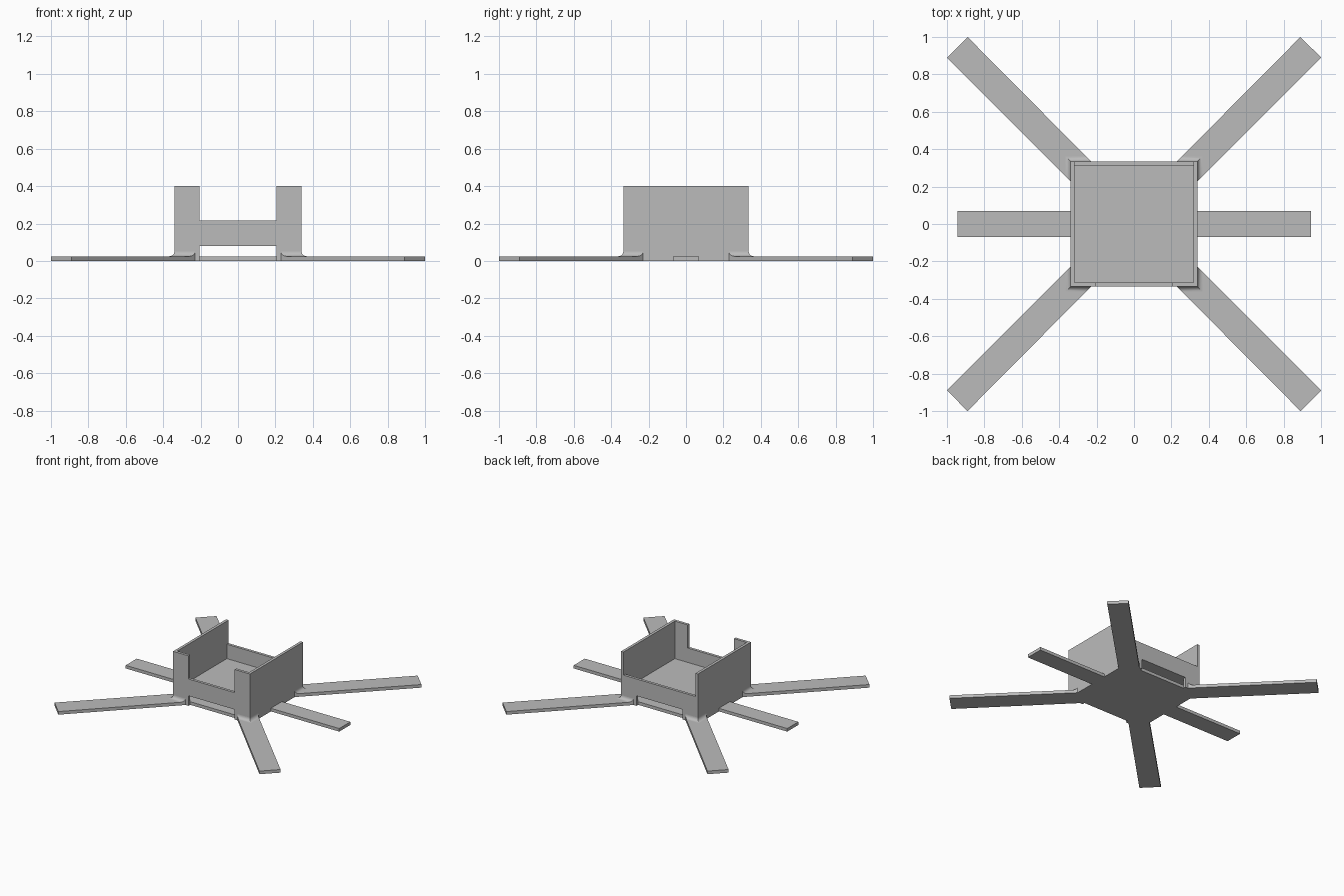
import bpy
import bmesh
import math
from mathutils import Vector

cube = bpy.data.objects.get("Cube")
if cube:
    bpy.data.objects.remove(cube, do_unlink=True)

grey = bpy.data.materials.new("plain grey")
grey.use_nodes = True
colour = (0.5, 0.5, 0.5, 1)
grey.diffuse_color = colour
grey.node_tree.nodes["Principled BSDF"].inputs["Base Color"].default_value = colour

# Main dimensions
HX, HY = 0.34, 0.335        # half size of the tray
BASE, TOP, LOW = 0.025, 0.4, 0.215
GAP = 0.205                 # half width of the openings
FLOOR = 0.08
WALL = 0.022


def finish(name, bm):
    bmesh.ops.recalc_face_normals(bm, faces=bm.faces)
    mesh = bpy.data.meshes.new(name)
    bm.to_mesh(mesh)
    bm.free()
    mesh.materials.append(grey)
    obj = bpy.data.objects.new(name, mesh)
    bpy.context.collection.objects.link(obj)
    return obj


def prism(name, outline, offset):
    """Extrude a closed 3D outline along an offset."""
    bm = bmesh.new()
    face = bm.faces.new([bm.verts.new(p) for p in outline])
    ext = bmesh.ops.extrude_face_region(bm, geom=[face])
    verts = [v for v in ext["geom"] if isinstance(v, bmesh.types.BMVert)]
    bmesh.ops.translate(bm, verts=verts, vec=Vector(offset))
    return finish(name, bm)


def mirrored(points):
    """Complete a half outline by mirroring it across x = 0."""
    return points + [(-x, y) for x, y in reversed(points)]


# Base plate with six flat arms, recessed below the two openings
quarter = [(0.945, 0.07), (HX, 0.07), (HX, 0.23), (1, 0.89), (0.89, 1),
           (0.23, HY), (GAP, HY), (GAP, HY - WALL)]
half = [(x, -y) for x, y in reversed(quarter)] + quarter
prism("base_with_arms", [(x, y, 0) for x, y in mirrored(half)], (0, 0, BASE))

# Tall side walls
for side, name in ((1, "left_wall"), (-1, "right_wall")):
    x = side * HX
    rect = [(x, -HY, BASE), (x, HY, BASE), (x, HY, TOP), (x, -HY, TOP)]
    prism(name, rect, (-side * WALL, 0, 0))

# Front wall with tall corner tabs, back wall low across its whole width
inner = HX - WALL
legs = [(GAP, FLOOR), (GAP, BASE), (inner, BASE)]
front = mirrored(legs + [(inner, TOP), (GAP, TOP), (GAP, LOW)])
back = mirrored(legs + [(inner, LOW)])
prism("front_wall", [(x, -HY, z) for x, z in front], (0, WALL, 0))
prism("back_wall", [(x, HY, z) for x, z in back], (0, -WALL, 0))

# Raised tray floor
iy = HY - WALL
prism("tray_floor", [(-inner, -iy, FLOOR), (inner, -iy, FLOOR),
                     (inner, iy, FLOOR), (-inner, iy, FLOOR)], (0, 0, 0.02))

# Concave fillets where the diagonal arms meet the tray corners
R = 0.026
arc = [(R * (1 - math.cos(a)), R * (1 - math.sin(a)))
       for a in (math.pi / 2 * i / 6 for i in range(7))]
profile = arc + [(R, 0)]
profile = [(R - u, h) for u, h in ((R - p, q) for p, q in arc)] + [(0, 0)]
path = [(HX, 0.23), (HX, HY), (0.23, HY)]
for sx, xname in ((1, "left"), (-1, "right")):
    for sy, yname in ((1, "back"), (-1, "front")):
        bm = bmesh.new()
        rings = [[bm.verts.new((sx * (px + t), sy * (py + t), BASE + h))
                  for t, h in profile] for px, py in path]
        n = len(profile)
        for a, b in zip(rings, rings[1:]):
            for i in range(n):
                j = (i + 1) % n
                bm.faces.new((a[i], a[j], b[j], b[i]))
        bm.faces.new(rings[0])
        bm.faces.new(rings[-1])
        obj = finish(f"{yname}_{xname}_fillet", bm)
        bpy.ops.object.select_all(action="DESELECT")
        obj.select_set(True)
        bpy.context.view_layer.objects.active = obj
        bpy.ops.object.shade_smooth_by_angle(angle=math.radians(30))
